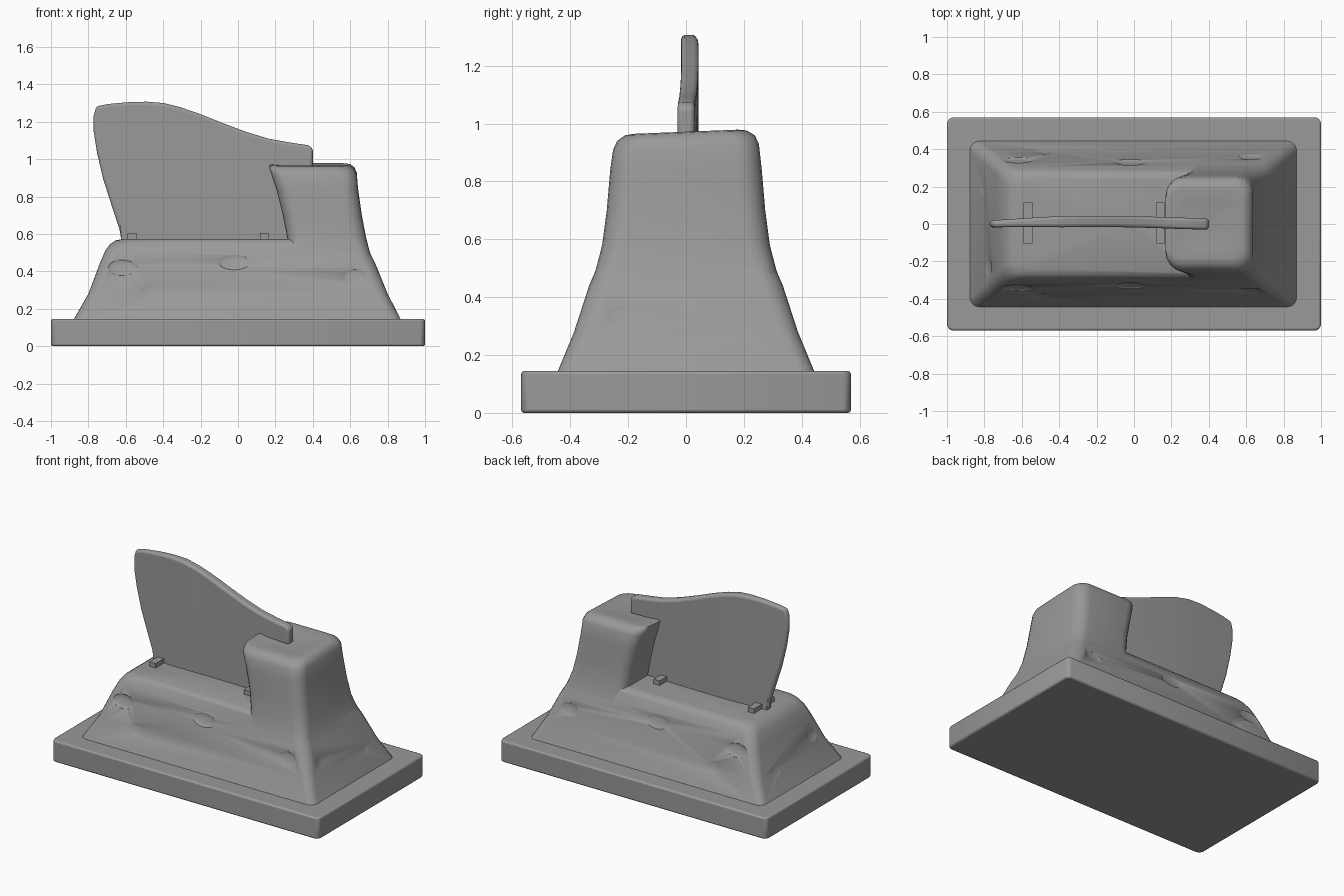
import bpy, bmesh, math
from mathutils import Matrix, Vector

if "Cube" in bpy.data.objects:
    bpy.data.objects.remove(bpy.data.objects["Cube"])

stone = bpy.data.materials.new("dark_grey")
stone.diffuse_color = (0.32, 0.32, 0.32, 1)
stone.use_nodes = True
stone.node_tree.nodes["Principled BSDF"].inputs["Base Color"].default_value = stone.diffuse_color


def add_object(name, bm, angle=35):
    bmesh.ops.recalc_face_normals(bm, faces=bm.faces)
    me = bpy.data.meshes.new(name)
    bm.to_mesh(me)
    bm.free()
    me.materials.append(stone)
    ob = bpy.data.objects.new(name, me)
    bpy.context.collection.objects.link(ob)
    smooth(ob, angle)
    return ob


def smooth(ob, angle):
    bpy.ops.object.select_all(action='DESELECT')
    ob.select_set(True)
    bpy.context.view_layer.objects.active = ob
    bpy.ops.object.shade_smooth_by_angle(angle=math.radians(angle))


def box(bm, x, y, z, sx, sy, sz):
    m = Matrix.Translation((x, y, z)) @ Matrix.Diagonal((sx, sy, sz, 1))
    bmesh.ops.create_cube(bm, size=1, matrix=m)


def hollow(bm, x, y, z, sx, sy, sz, rot):
    m = Matrix.Translation((x, y, z)) @ rot @ Matrix.Diagonal((sx, sy, sz, 1))
    bmesh.ops.create_uvsphere(bm, u_segments=16, v_segments=10, radius=0.5, matrix=m)


def bevel(ob, width, segments=2, angle=40):
    b = ob.modifiers.new("bevel", 'BEVEL')
    b.width, b.segments = width, segments
    b.limit_method, b.angle_limit = 'ANGLE', math.radians(angle)
    b.use_clamp_overlap = False


def boolean(ob, other, operation):
    m = ob.modifiers.new(operation.lower(), 'BOOLEAN')
    m.operation, m.solver, m.object = operation, 'EXACT', other
    bpy.context.view_layer.objects.active = ob
    bpy.ops.object.modifier_apply(modifier=m.name)
    bpy.data.objects.remove(other)


def loft(name, rings, tilt=0.0, dip=0.0, steps=5):
    """Stack of rounded rectangles: x0, x1, half depth, z, corner radius."""
    bm = bmesh.new()
    loops = []
    for x0, x1, hy, z, r in rings:
        loop = []
        corners = [(x1 - r, hy - r), (x0 + r, hy - r), (x0 + r, r - hy), (x1 - r, r - hy)]
        for q, (cx, cy) in enumerate(corners):
            for i in range(steps + 1):
                a = (q + i / steps) * math.pi / 2
                y = cy + r * math.sin(a)
                zz = z + (tilt * y if z > 0.9 else 0)
                loop.append(bm.verts.new((cx + r * math.cos(a), y, zz)))
        loops.append(loop)
    n = len(loops[0])
    for a, b in zip(loops, loops[1:]):
        for i in range(n):
            bm.faces.new((a[i], a[(i + 1) % n], b[(i + 1) % n], b[i]))
    bm.faces.new(loops[0][::-1])
    # the top closes on a slightly sunken middle point
    top = sum((v.co for v in loops[-1]), Vector()) / n
    mid = bm.verts.new(top - Vector((0, 0, dip)))
    for i in range(n):
        bm.faces.new((loops[-1][i], loops[-1][(i + 1) % n], mid))
    return add_object(name, bm, 45)


# base slab with chamfered corners
bm = bmesh.new()
box(bm, 0, 0, 0.0725, 2, 1.14, 0.145)
uprights = [e for e in bm.edges if abs(e.verts[0].co.z - e.verts[1].co.z) > 0.1]
bmesh.ops.bevel(bm, geom=uprights, offset=0.03, segments=2, profile=0.5, affect='EDGES')
bevel(add_object("base_slab", bm), 0.01)

# sloping plinth
plinth = loft("plinth", [
    (-.88, .872, .445, .14, .05), (-.80, .80, .387, .28, .06),
    (-.74, .735, .335, .44, .07), (-.71, .70, .305, .51, .07),
    (-.685, .67, .288, .545, .08), (-.655, .64, .27, .565, .075),
    (-.61, .60, .24, .574, .07)])

# raised block at the right end, merged into the plinth
tower = loft("raised_block", [
    (.28, .728, .328, .44, .06), (.272, .703, .308, .51, .07),
    (.263, .685, .290, .58, .08), (.24, .662, .274, .70, .08),
    (.205, .642, .262, .84, .08), (.18, .635, .252, .92, .08),
    (.170, .622, .238, .950, .08), (.168, .60, .21, .968, .08),
    (.18, .575, .18, .972, .07), (.26, .53, .12, .964, .06)], tilt=0.04, dip=.006)
boolean(plinth, tower, 'UNION')

# shallow worn hollows in the sloping sides
chips = bmesh.new()
for side in (-1, 1):
    tilt = Matrix.Rotation(side * 0.33, 4, 'X')
    for x, z, w in ((-.62, .42, .16), (-.48, .285, .12), (-.02, .45, .17), (.62, .37, .13)):
        y = .445 - (z - .14) * .365
        hollow(chips, x, side * y, z, w, .022, .09, tilt)
    tilt = Matrix.Rotation(-side * 0.40, 4, 'Y')
    for y, z, w in ((-.23, .34, .12), (.2, .28, .14)):
        x = .875 - (z - .14) * .46
        hollow(chips, side * x, y, z, .022, w, .09, tilt)
boolean(plinth, add_object("chip_cutter", chips), 'DIFFERENCE')
smooth(plinth, 48)
plinth.name = "plinth_with_raised_block"

# upright curved fin: outline, sliced so that it can bow sideways
outline = [
    (-.62, .55), (-.635, .63), (-.675, .75), (-.72, .89), (-.753, 1.03), (-.772, 1.15),
    (-.772, 1.23), (-.758, 1.282), (-.69, 1.295), (-.59, 1.304), (-.49, 1.307),
    (-.40, 1.30), (-.31, 1.278), (-.20, 1.24), (-.08, 1.192), (.04, 1.147),
    (.16, 1.11), (.27, 1.09), (.375, 1.074), (.40, 1.058), (.40, .95),
    (.24, .95), (.295, .55)]
bm = bmesh.new()
bm.faces.new([bm.verts.new((x, 0, z)) for x, z in outline])
for i in range(12):
    cut = Vector((-.70 + i * .08, 0, 0))
    bmesh.ops.bisect_plane(bm, geom=bm.verts[:] + bm.edges[:] + bm.faces[:],
                           plane_co=cut, plane_no=(1, 0, 0))
front = bm.verts[:]
ext = bmesh.ops.extrude_face_region(bm, geom=bm.faces[:], use_keep_orig=True)
back = [v for v in ext["geom"] if isinstance(v, bmesh.types.BMVert)]
for verts, sign in ((front, -1), (back, 1)):
    for v in verts:
        t = min(1, max(0, (v.co.x + .775) / 1.175))
        half = .018 + .012 * min(1, t * 3)
        v.co.y = .014 * math.sin(math.pi * min(1, t * 1.05)) + sign * half
bevel(add_object("fin", bm, 50), 0.0165, 4, 50)

# two small cross pegs under the fin
for i, x in enumerate((-.567, .14)):
    bm = bmesh.new()
    box(bm, x, .005, .585, .046, .22, .04)
    add_object(f"cross_peg_{i + 1}", bm)
